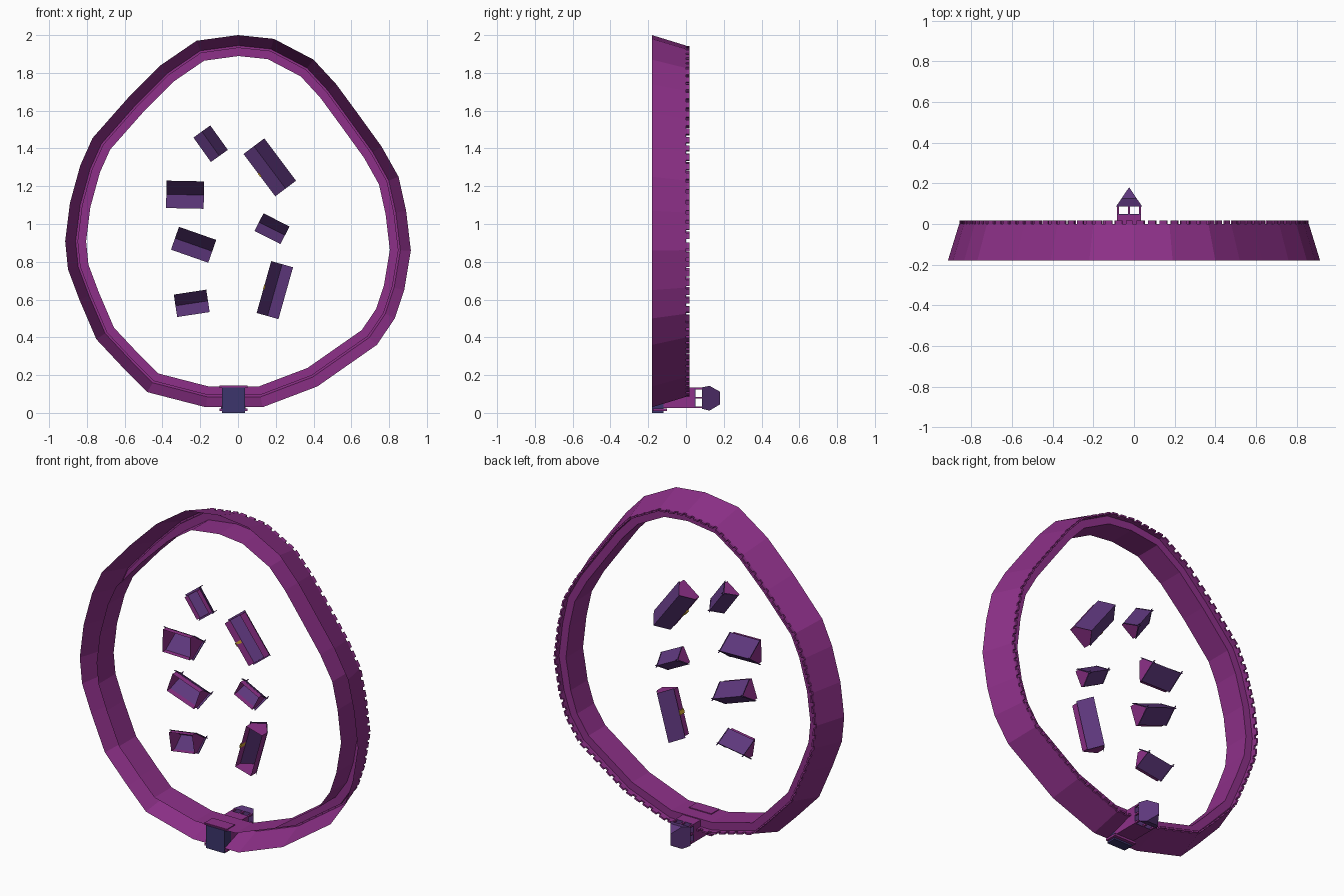
import bpy, bmesh, math
from mathutils import Vector as V

if "Cube" in bpy.data.objects:
    bpy.data.objects.remove(bpy.data.objects["Cube"])

# The settlement lies in the x-z plane; its own "up" is +y, ground at y = GY
GY = -0.18

def mat(name, c):
    m = bpy.data.materials.new(name)
    m.diffuse_color = (*c, 1)
    m.use_nodes = True
    m.node_tree.nodes["Principled BSDF"].inputs["Base Color"].default_value = m.diffuse_color
    return m

WALL = mat("magenta_wall", (0.27, 0.03, 0.25))
ROOF = mat("violet_roof", (0.11, 0.038, 0.20))
NAVY = mat("navy_gate", (0.045, 0.036, 0.15))
GOLD = mat("gold_door", (0.60, 0.36, 0.03))

def make(name, verts, faces, m):
    bm = bmesh.new()
    vs = [bm.verts.new(v) for v in verts]
    for f in faces:
        bm.faces.new([vs[i] for i in f])
    bmesh.ops.recalc_face_normals(bm, faces=bm.faces)
    me = bpy.data.meshes.new(name)
    bm.to_mesh(me)
    bm.free()
    me.materials.append(m)
    o = bpy.data.objects.new(name, me)
    bpy.context.collection.objects.link(o)
    return o

BOX = [(0, 1, 2, 3), (4, 5, 6, 7), (0, 1, 5, 4), (1, 2, 6, 5), (2, 3, 7, 6), (3, 0, 4, 7)]

def box(name, x0, x1, y0, y1, z0, z1, m):
    v = [(x, y, z) for y in (y0, y1) for x, z in ((x0, z0), (x1, z0), (x1, z1), (x0, z1))]
    return make(name, v, BOX, m)

# ---- ring wall: plan outline (x, z), clockwise from the top
PLAN = [V(p) for p in (
    (0, 2.0), (.19, 1.98), (.40, 1.87), (.52, 1.74), (.63, 1.59), (.76, 1.41), (.85, 1.25),
    (.89, 1.07), (.915, .86), (.88, .65), (.83, .50), (.735, .36), (.42, .14), (.13, .03),
    (-.17, .03), (-.48, .11), (-.60, .23), (-.75, .39), (-.84, .60), (-.90, .76), (-.915, .91),
    (-.89, 1.11), (-.835, 1.31), (-.77, 1.455), (-.58, 1.67), (-.41, 1.84), (-.22, 1.97))]
N = len(PLAN)

def inset(d):
    out = []
    for i, p in enumerate(PLAN):
        a = (p - PLAN[i - 1]).normalized()
        b = (PLAN[(i + 1) % N] - p).normalized()
        n = (V((a.y, -a.x)) + V((b.y, -b.x))).normalized()
        out.append(p + n * d / max(0.5, n.dot(V((a.y, -a.x)))))
    return out

# open-bottomed section: sloped outer face, parapet, walkway, inner face
SECTION = [(0, GY), (.055, 0), (.065, 0), (.065, -.02), (.11, -.02), (.11, GY)]
verts, faces = [], []
for d, y in SECTION:
    verts += [(p.x, y, p.y) for p in inset(d)]
for k in range(len(SECTION) - 1):
    for i in range(N):
        j = (i + 1) % N
        faces.append((k * N + i, k * N + j, k * N + N + j, k * N + N + i))
make("ring_wall", verts, faces, WALL)

# merlons along the parapet
outer, inner = inset(.055), inset(.065)
verts, faces = [], []
for i in range(N):
    j = (i + 1) % N
    n = max(1, round((outer[j] - outer[i]).length / .055))
    for k in range(n):
        t0, t1 = (k + .18) / n, (k + .82) / n
        quad = [outer[i].lerp(outer[j], t0), outer[i].lerp(outer[j], t1),
                inner[i].lerp(inner[j], t1), inner[i].lerp(inner[j], t0)]
        s = len(verts)
        verts += [(q.x, y, q.y) for y in (-.002, .018) for q in quad]
        faces += [tuple(s + v for v in f) for f in BOX]
make("merlons", verts, faces, WALL)

# ---- gate tower
box("gate_passage", -.085, .037, GY, -.12, .0, .135, NAVY)
box("tower_body", -.083, .035, -.12, .045, .025, .135, WALL)
for nm, z in (("outer", .01), ("inner", .132)):
    box(f"gate_frame_{nm}", -.097, .05, -.175, -.10, z, z + .013, WALL)
box("tower_floor", -.083, .035, .045, .049, .025, .135, ROOF)
for i, x in enumerate((-.083, -.029, .025)):
    for j, z in enumerate((.025, .075, .125)):
        if (i, j) != (1, 1):
            box(f"tower_post_{i}_{j}", x, x + .01, .045, .092, z, z + .01, WALL)
# half-hipped roof: eaves, gable shoulders, short ridge
cx, hw = -.024, .065
rows = [(.085, hw, .022, .135), (.125, hw * .58, .012, .143), (.18, 0.0005, .045, .112)]
verts = [(cx + sx * w, y, z) for y, w, z0, z1 in rows
         for sx, z in ((-1, z0), (1, z0), (1, z1), (-1, z1))]
faces = [(0, 1, 2, 3), (8, 9, 10, 11)]
faces += [(r + i, r + (i + 1) % 4, r + 4 + (i + 1) % 4, r + 4 + i) for r in (0, 4) for i in range(4)]
make("tower_roof", verts, faces, ROOF)

# ---- houses: open below, low walls, gables and a pitched roof
def house(k, cx, cz, ax, az, length, width, eave, ridge, kind):
    a = V((ax, 0, az)).normalized()
    b = V((-a.z, 0, a.x))
    if b.x > 0:
        b = -b
    c = V((cx, GY, cz))

    def P(u, v, h):
        return c + a * u + b * v + V((0, h, 0))
    L, W = length / 2 - .008, width / 2 - .006
    pent = lambda u: [P(u, -W, 0), P(u, W, 0), P(u, W, eave), P(u, 0, ridge - .004), P(u, -W, eave)]
    make(f"house_{k}_walls", pent(-L) + pent(L),
         [(0, 1, 2, 3, 4), (5, 6, 7, 8, 9), (1, 2, 7, 6), (0, 4, 9, 5)], WALL)
    # roof sheet with a small overhang
    R, E = length / 2, width / 2
    drop = eave - .006
    make(f"house_{k}_roof",
         [P(s * R, v, h) for s in (-1, 1) for v, h in ((-E, drop), (0, ridge), (E, drop))],
         [(0, 1, 4, 3), (1, 2, 5, 4)], ROOF)
    if kind == "long":
        # door with porch on the long side
        v = [P(u, w, h) for h in (0.002, eave * .9) for u, w in
             ((-.012, W), (.012, W), (.012, W + .008), (-.012, W + .008))]
        make(f"house_{k}_door", v, BOX, GOLD)
    else:
        # crossed bargeboards rising past the ridge at both gable ends
        for s in (-1, 1):
            for t in (-1, 1):
                slope = (ridge - drop) / E
                p = [(t * E, drop - .006), (t * E, drop + .004),
                     (-t * .008, ridge + .008 * slope), (-t * .008, ridge + .008 * slope - .01)]
                p = [(v, h if v * t > 0 else 2 * ridge - h + .016 * slope) for v, h in p]
                p = [(t * E, drop - .006), (t * E, drop + .004),
                     (-t * .007, ridge + .007 * slope + .004), (-t * .007, ridge + .007 * slope - .006)]
                v = [P(s * (R + o), w, h) for o in (-.002, .002) for w, h in p]
                make(f"house_{k}_bargeboard_{s}_{t}", v, BOX, ROOF)

HOUSES = [
    (-.145, 1.425, .58, -.81, .155, .11, .03, .10, "small"),
    (.168, 1.30, .60, -.80, .28, .138, .05, .125, "long"),
    (-.28, 1.155, 1, -.02, .195, .145, .03, .125, "small"),
    (-.235, .89, .94, -.33, .205, .128, .035, .125, "plain"),
    (.18, .975, .89, -.45, .15, .105, .03, .10, "small"),
    (-.245, .58, .99, .15, .17, .12, .03, .11, "small"),
    (.195, .65, .27, .96, .285, .12, .05, .12, "long")]
for k, h in enumerate(HOUSES, 1):
    house(k, *h)
